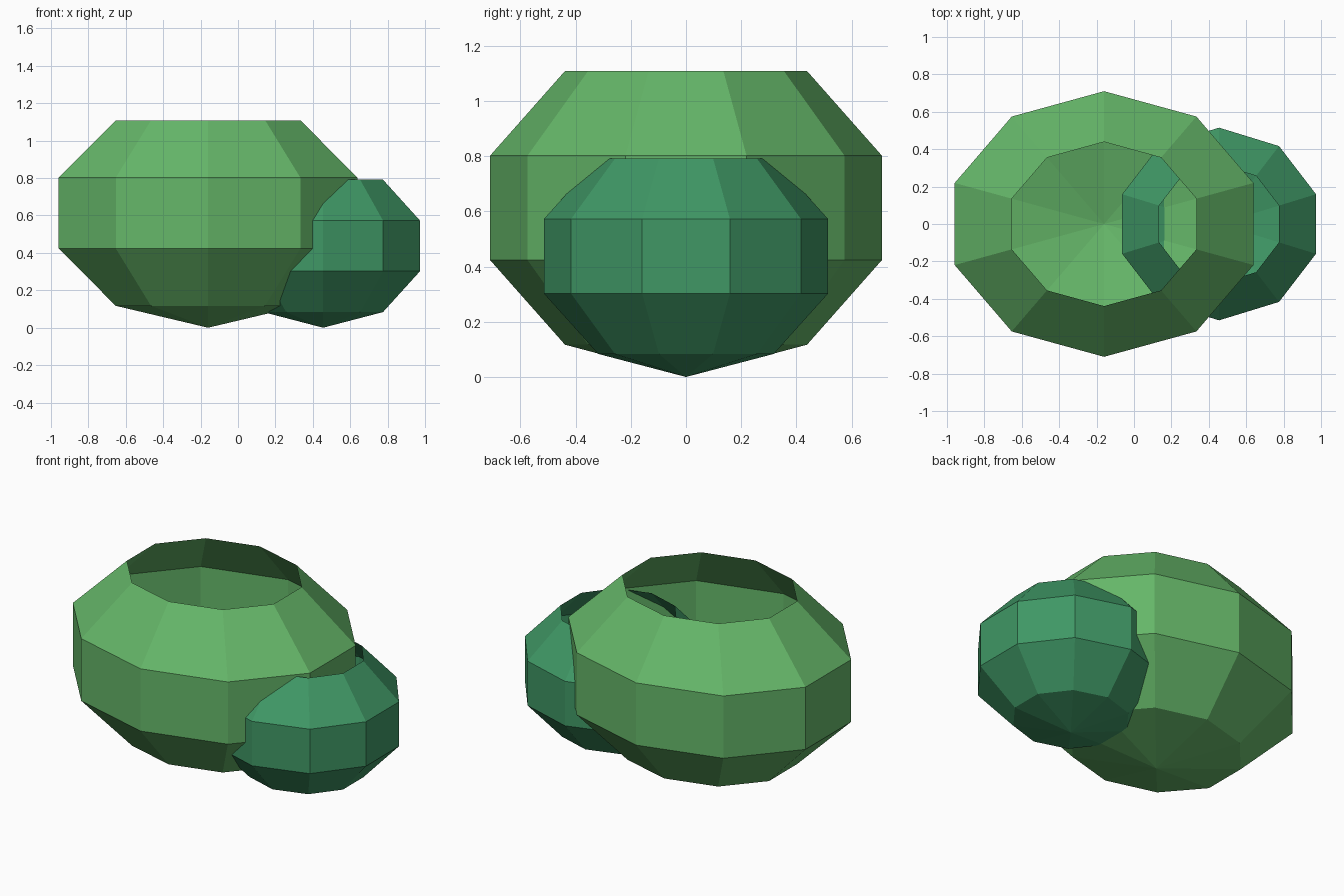
import bpy, bmesh
from mathutils import Matrix

if "Cube" in bpy.data.objects:
    bpy.data.objects.remove(bpy.data.objects["Cube"])


def bush(name, centre, radii, color):
    """Low-poly stretched sphere with its top cap left open."""
    bm = bmesh.new()
    bmesh.ops.create_uvsphere(bm, u_segments=10, v_segments=5, radius=1)
    # remove the top pole, leaving an open rim
    top = [v for v in bm.verts if v.co.z > 0.95]
    bmesh.ops.delete(bm, geom=top, context='VERTS')
    bmesh.ops.transform(bm, verts=bm.verts,
                        matrix=Matrix.Translation(centre) @ Matrix.Diagonal((*radii, 1)))
    mesh = bpy.data.meshes.new(name)
    bm.to_mesh(mesh)
    bm.free()
    mat = bpy.data.materials.new(name + "_green")
    mat.diffuse_color = color
    mat.use_nodes = True
    mat.node_tree.nodes["Principled BSDF"].inputs["Base Color"].default_value = mat.diffuse_color
    mesh.materials.append(mat)
    obj = bpy.data.objects.new(name, mesh)
    bpy.context.collection.objects.link(obj)
    return obj


# large bush and the smaller one growing out of its side
bush("large_bush", (-0.16, 0, 0.613), (0.883, 0.71 / 0.951, 0.613), (0.13, 0.47, 0.14, 1))
bush("small_bush", (0.455, 0, 0.4375), (0.573, 0.515 / 0.951, 0.4375), (0.05, 0.31, 0.13, 1))
